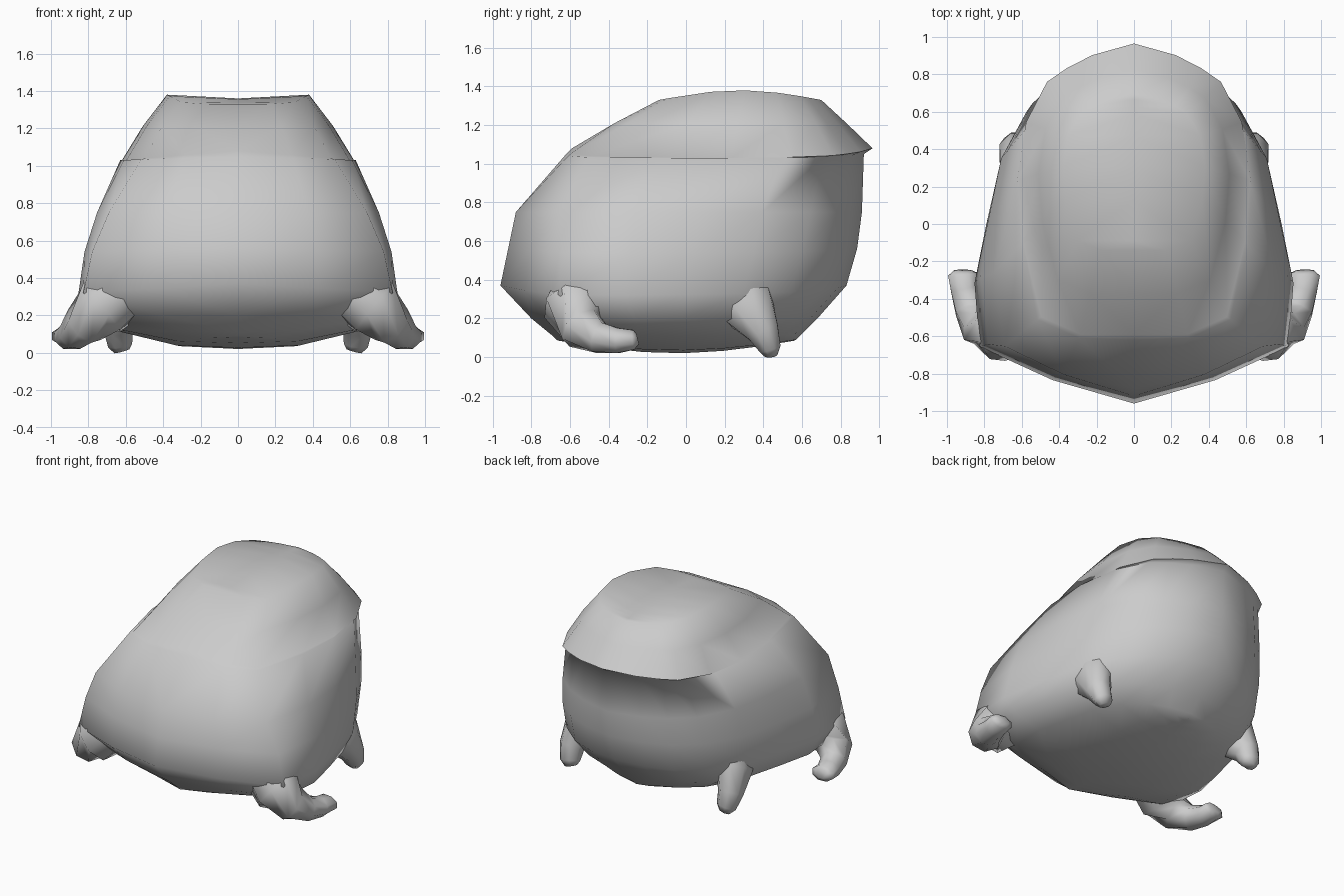
import bpy, bmesh, math
from mathutils import Vector

if "Cube" in bpy.data.objects:
    bpy.data.objects.remove(bpy.data.objects["Cube"])

skin = bpy.data.materials.new("grey_skin")
skin.diffuse_color = (0.6, 0.6, 0.6, 1)
skin.use_nodes = True
skin.node_tree.nodes["Principled BSDF"].inputs["Base Color"].default_value = skin.diffuse_color


def finish(name, bm, clip):
    """Turn half of a part into a smooth, mirrored object."""
    bmesh.ops.remove_doubles(bm, verts=bm.verts, dist=0.0005)
    bmesh.ops.dissolve_degenerate(bm, edges=bm.edges, dist=0.0005)
    me = bpy.data.meshes.new(name)
    bm.to_mesh(me)
    bm.free()
    me.materials.append(skin)
    ob = bpy.data.objects.new(name, me)
    bpy.context.collection.objects.link(ob)
    mod = ob.modifiers.new("mirror", 'MIRROR')
    mod.use_clip = clip
    mod.merge_threshold = 0.001
    bpy.ops.object.select_all(action='DESELECT')
    ob.select_set(True)
    bpy.context.view_layer.objects.active = ob
    bpy.ops.object.modifier_apply(modifier="mirror")
    # the open half has no inside, so orient the normals once it is closed
    bm = bmesh.new()
    bm.from_mesh(me)
    bmesh.ops.recalc_face_normals(bm, faces=bm.faces)
    bm.to_mesh(me)
    bm.free()
    bpy.ops.object.shade_smooth_by_angle(angle=math.radians(80))
    return ob


def loft(bm, rings, closed):
    n = len(rings[0])
    for a, b in zip(rings, rings[1:]):
        for i in range(n if closed else n - 1):
            j = (i + 1) % n
            bm.faces.new((a[i], a[j], b[j], b[i]))


# Half outlines of the body seen from above: (fraction along y, fraction of half width)
HIPS = [(0, 0), (.07, .5), (.17, .95), (.36, .98), (.53, .91),
        (.7, .83), (.84, .67), (.93, .46), (.975, .25), (1, 0)]
HEAD = [(0, 0), (0, .46), (.06, .80), (.32, .96), (.53, 1),
        (.73, .93), (.868, .75), (.915, .58), (.96, .36), (1, 0)]

# Body levels: z, back y, front y, half width, blend hips->head, z bulge, z drop at the sides
LEVELS = [
    (.085, -.66, .56, 0, 0, -.065, 0),
    (.09, -.67, .57, .34, 0, -.055, 0),
    (.11, -.69, .59, .64, 0, -.02, -.02),
    (.20, -.80, .68, .82, 0, 0, 0),
    (.37, -.96, .83, .87, 0, 0, .05),
    (.56, -.92, .885, .84, .15, 0, .02),
    (.75, -.88, .91, .775, .4, 0, 0),
    (1.05, -.62, .92, .635, .9, 0, .02),  # lower lip
    (1.08, -.59, .965, .62, 1, 0, .05),   # upper lip
    (1.21, -.37, .83, .51, 1, 0, 0),
    (1.33, -.14, .70, .38, 1, .05, 0),    # brow ridges
    (1.33, -.14, .70, 0, 1, .03, 0),
]

bm = bmesh.new()
rings = []
for z, back, front, width, k, bulge, drop in LEVELS:
    ring = []
    for (u0, w0), (u1, w1) in zip(HIPS, HEAD):
        u, w = u0 + (u1 - u0) * k, w0 + (w1 - w0) * k
        ring.append(bm.verts.new((width * w, back + (front - back) * u,
                                  z + bulge * math.sin(math.pi * u) - drop * w)))
    rings.append(ring)
loft(bm, rings, False)
finish("body", bm, True)


def limb(name, path, sides=8):
    """Tapered limb through points (x, y, z, radius across, radius in height)."""
    bm = bmesh.new()
    pts = [Vector(p[:3]) for p in path]
    rings = []
    for i, p in enumerate(path):
        d = (pts[min(i + 1, len(pts) - 1)] - pts[max(i - 1, 0)]).normalized()
        across = d.cross(Vector((1, 0, 0))).cross(d).normalized()
        up = d.cross(across)
        rings.append([bm.verts.new(pts[i]
                                   + across * p[3] * math.cos(a) + up * p[4] * math.sin(a))
                      for a in (math.tau * (s + .5) / sides for s in range(sides))])
    loft(bm, rings, True)
    bm.faces.new(rings[0])
    bm.faces.new(rings[-1])
    finish(name, bm, False)


limb("front_legs", [(.53, .20, .43, .12, .22), (.615, .32, .26, .115, .15),
                    (.64, .40, .13, .085, .09), (.63, .435, .045, .07, .06),
                    (.62, .44, .01, .045, .035)])
limb("hind_legs", [(.56, -.52, .36, .16, .16), (.73, -.58, .24, .17, .16),
                   (.82, -.54, .15, .12, .12), (.875, -.45, .10, .09, .085),
                   (.905, -.35, .085, .08, .07),
                   (.915, -.27, .09, .085, .055), (.915, -.25, .095, .05, .03)])
